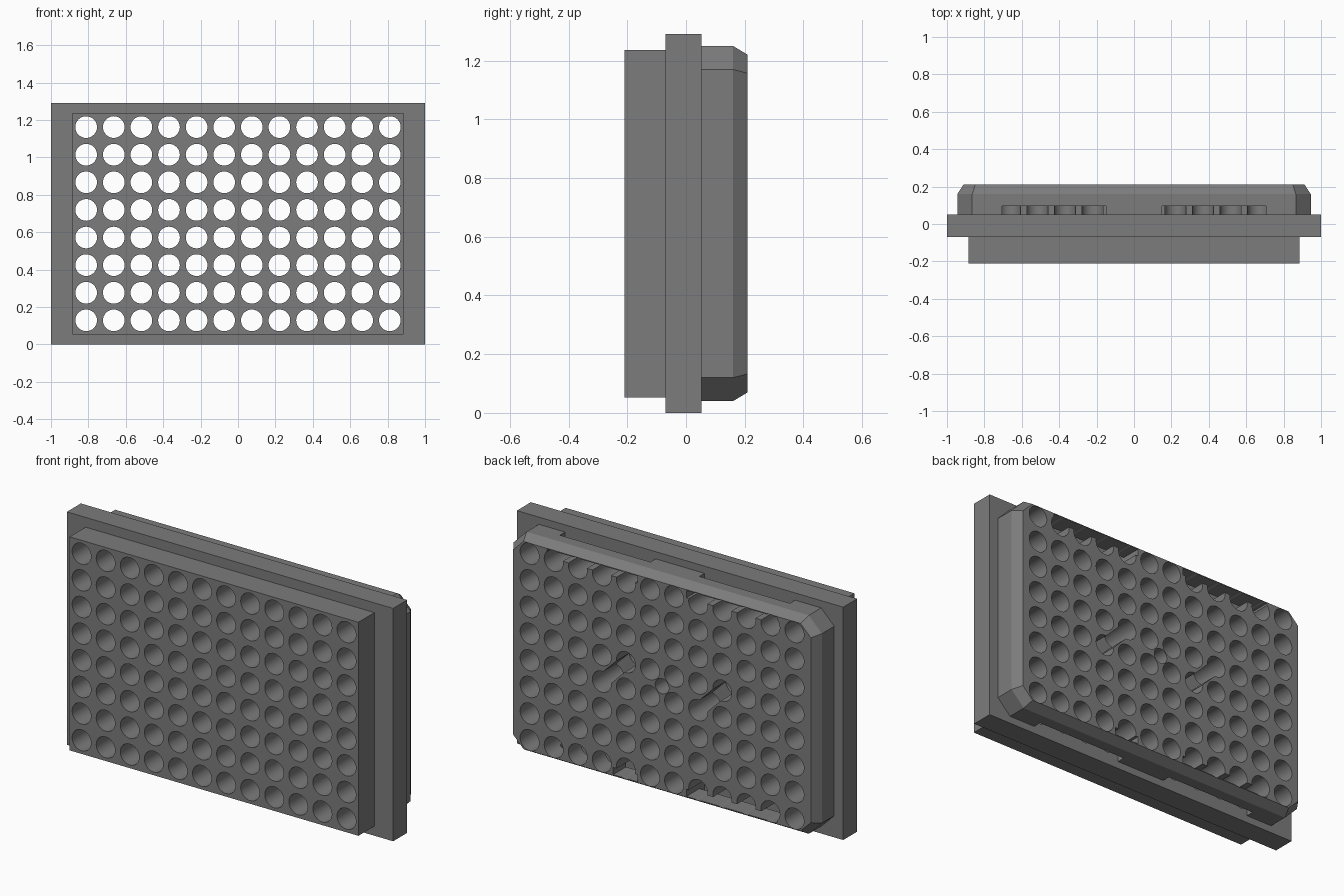
import bpy, bmesh, math
from mathutils import Matrix, Vector

if "Cube" in bpy.data.objects:
    bpy.data.objects.remove(bpy.data.objects["Cube"])

PITCH, MID = 0.1476, 0.645


def finish(bm, name):
    bmesh.ops.recalc_face_normals(bm, faces=bm.faces)
    me = bpy.data.meshes.new(name)
    bm.to_mesh(me)
    bm.free()
    ob = bpy.data.objects.new(name, me)
    bpy.context.collection.objects.link(ob)
    return ob


def box(bm, x0, x1, y0, y1, z0, z1, turn=0.0):
    c = Vector(((x0 + x1) / 2, (y0 + y1) / 2, (z0 + z1) / 2))
    m = (Matrix.Translation(c) @ Matrix.Rotation(turn, 4, 'Y')
         @ Matrix.Diagonal((x1 - x0, y1 - y0, z1 - z0, 1)))
    bmesh.ops.create_cube(bm, size=1, matrix=m)


def drill(bm, x, z, r, y0, y1, n=32):
    m = Matrix.Translation((x, (y0 + y1) / 2, z)) @ Matrix.Rotation(math.pi / 2, 4, 'X')
    bmesh.ops.create_cone(bm, cap_ends=True, segments=n, radius1=r, radius2=r,
                          depth=y1 - y0, matrix=m)


def box_object(name, *dims):
    bm = bmesh.new()
    box(bm, *dims)
    return finish(bm, name)


def boolean(target, other, op):
    mod = target.modifiers.new("cut", 'BOOLEAN')
    mod.operation, mod.solver, mod.object = op, 'EXACT', other
    mod.use_self = True
    other.hide_render = True
    bpy.context.view_layer.objects.active = target
    bpy.ops.object.modifier_apply(modifier=mod.name)
    bpy.data.objects.remove(other)


# Flange and stepped front plate
body = box_object("well_block", -1, 1, -0.07, 0.052, 0, 1.29)
boolean(body, box_object("front_plate", -0.885, 0.885, -0.21, 0, 0.053, 1.236), 'UNION')

# Back block: clipped corners and a bevelled rear rim
bm = bmesh.new()
rings = []
for y, a, h, c in ((0.0, 0.945, 0.605, 0.08), (0.16, 0.945, 0.605, 0.08),
                   (0.21, 0.912, 0.575, 0.063)):
    pts = [(a, h - c), (a - c, h), (c - a, h), (-a, h - c),
           (-a, c - h), (c - a, -h), (a - c, -h), (a, c - h)]
    rings.append([bm.verts.new((x, y, MID + z)) for x, z in pts])
for lo, hi in zip(rings, rings[1:]):
    for i in range(8):
        j = (i + 1) % 8
        bm.faces.new((lo[i], lo[j], hi[j], hi[i]))
bm.faces.new(rings[0])
bm.faces.new(rings[-1])
boolean(body, finish(bm, "back_block"), 'UNION')

# 12 by 8 through holes
bm = bmesh.new()
for i in range(12):
    for j in range(8):
        drill(bm, (i - 5.5) * PITCH, MID + (j - 3.5) * PITCH, 0.058, -0.4, 0.4)
boolean(body, finish(bm, "hole_cutter"), 'DIFFERENCE')

# Edge slots next to the flange, opening to the rear through pockets
for side in (-1, 1):
    for up in (-1, 1):
        inner = 0.15
        outer = 0.30 if (side, up) == (1, -1) else 0.705
        for x1, y1, h in ((0.705, 0.097, 0.62), (outer, 0.3, 0.57)):
            xs = sorted((side * inner, side * x1))
            zs = sorted((MID + up * 0.53, MID + up * h))
            boolean(body, box_object("slot_cutter", *xs, 0.052, y1, *zs), 'DIFFERENCE')

# Diagonal channels joining pairs of holes, and the blind centre hole
bm = bmesh.new()
for x in (-2 * PITCH, 2 * PITCH):
    box(bm, x - 0.11, x + 0.11, 0.10, 0.3, MID - 0.035, MID + 0.035, math.radians(45))
drill(bm, 0, MID, 0.042, 0.10, 0.3)
boolean(body, finish(bm, "channel_cutter"), 'DIFFERENCE')

# Dark grey finish
mat = bpy.data.materials.new("dark_grey")
mat.diffuse_color = (0.2, 0.2, 0.2, 1)
mat.use_nodes = True
mat.node_tree.nodes["Principled BSDF"].inputs["Base Color"].default_value = mat.diffuse_color
body.data.materials.clear()
body.data.materials.append(mat)
for p in body.data.polygons:
    p.material_index = 0

# Smooth hole walls, crisp edges
bpy.ops.object.select_all(action='DESELECT')
body.select_set(True)
bpy.context.view_layer.objects.active = body
bpy.ops.object.shade_smooth_by_angle(angle=math.radians(25))
